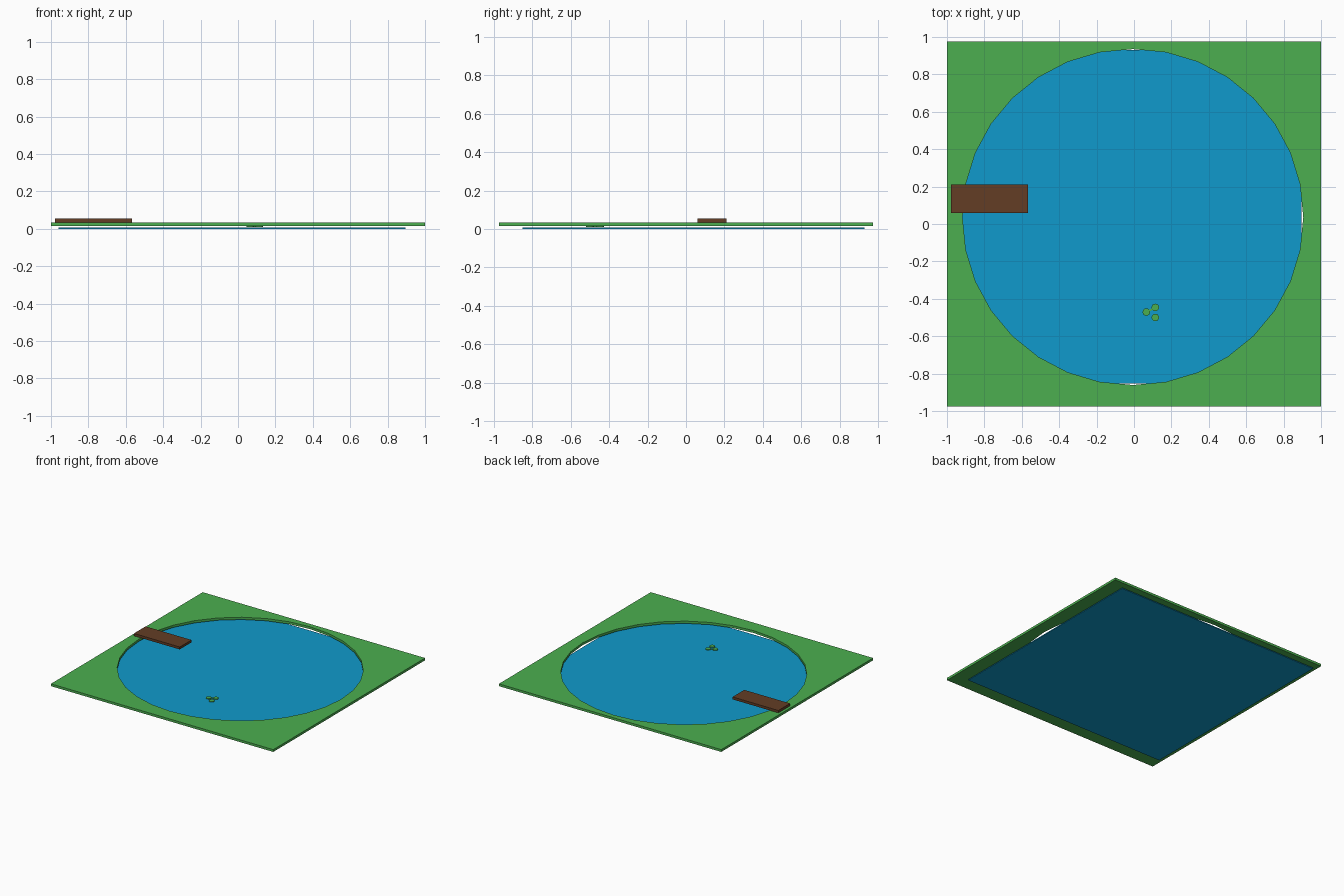
import bpy, bmesh, math
from mathutils import Matrix

cube = bpy.data.objects.get("Cube")
if cube:
    bpy.data.objects.remove(cube, do_unlink=True)


def material(name, rgb):
    mat = bpy.data.materials.new(name)
    mat.use_nodes = True
    mat.diffuse_color = (*rgb, 1)
    mat.node_tree.nodes["Principled BSDF"].inputs["Base Color"].default_value = (*rgb, 1)
    return mat


GREEN = material("grass green", (0.072, 0.429, 0.080))
BLUE = material("water blue", (0.005, 0.323, 0.604))
BROWN = material("wood brown", (0.125, 0.047, 0.0185))


def finish(name, bm, mat):
    bmesh.ops.recalc_face_normals(bm, faces=bm.faces)
    mesh = bpy.data.meshes.new(name)
    bm.to_mesh(mesh)
    bm.free()
    mesh.materials.append(mat)
    obj = bpy.data.objects.new(name, mesh)
    bpy.context.collection.objects.link(obj)
    return obj


def box(name, lo, hi, mat):
    bm = bmesh.new()
    size = [b - a for a, b in zip(lo, hi)]
    mid = [(a + b) / 2 for a, b in zip(lo, hi)]
    bmesh.ops.create_cube(bm, size=1, matrix=Matrix.Translation(mid) @ Matrix.Diagonal((*size, 1)))
    return finish(name, bm, mat)


def disc(name, x, y, radius, z0, z1, mat):
    bm = bmesh.new()
    bmesh.ops.create_cone(bm, cap_ends=True, segments=16, radius1=radius, radius2=radius,
                          depth=z1 - z0, matrix=Matrix.Translation((x, y, (z0 + z1) / 2)))
    return finish(name, bm, mat)


# Rectangular lawn slab with a round 32-sided pond opening
N, Z0, Z1 = 32, 0.016, 0.035
bm = bmesh.new()
rings = []
for z in (Z0, Z1):
    inner, outer = [], []
    for i in range(N):
        a = 2 * math.pi * i / N
        c, s = math.cos(a), math.sin(a)
        m = max(abs(c), abs(s))
        inner.append(bm.verts.new((-0.006 + 0.911 * c, 0.037 + 0.898 * s, z)))
        outer.append(bm.verts.new((c / m, 0.975 * s / m, z)))
    rings.append((inner, outer))
(in_low, out_low), (in_top, out_top) = rings
for a, b in ((in_low, out_low), (out_low, out_top), (out_top, in_top), (in_top, in_low)):
    for i in range(N):
        j = (i + 1) % N
        bm.faces.new((a[i], a[j], b[j], b[i]))
finish("lawn", bm, GREEN)

# Thin sheet of water below the lawn
box("water", (-0.96, -0.853, 0.0), (0.895, 0.93, 0.007), BLUE)

# Jetty reaching over the bank
box("jetty", (-0.978, 0.06, 0.035), (-0.566, 0.21, 0.055), BROWN)

# Cluster of lily pads with a short joining stem
for n, (x, y) in enumerate([(0.066, -0.471), (0.114, -0.446), (0.114, -0.500)], 1):
    disc(f"lily_pad_{n}", x, y, 0.02, 0.011, 0.017, GREEN)
stem = box("lily_stem", (-0.025, -0.005, -0.002), (0.025, 0.005, 0.002), GREEN)
stem.location = (0.09, -0.459, 0.013)
stem.rotation_euler.z = math.radians(27)
